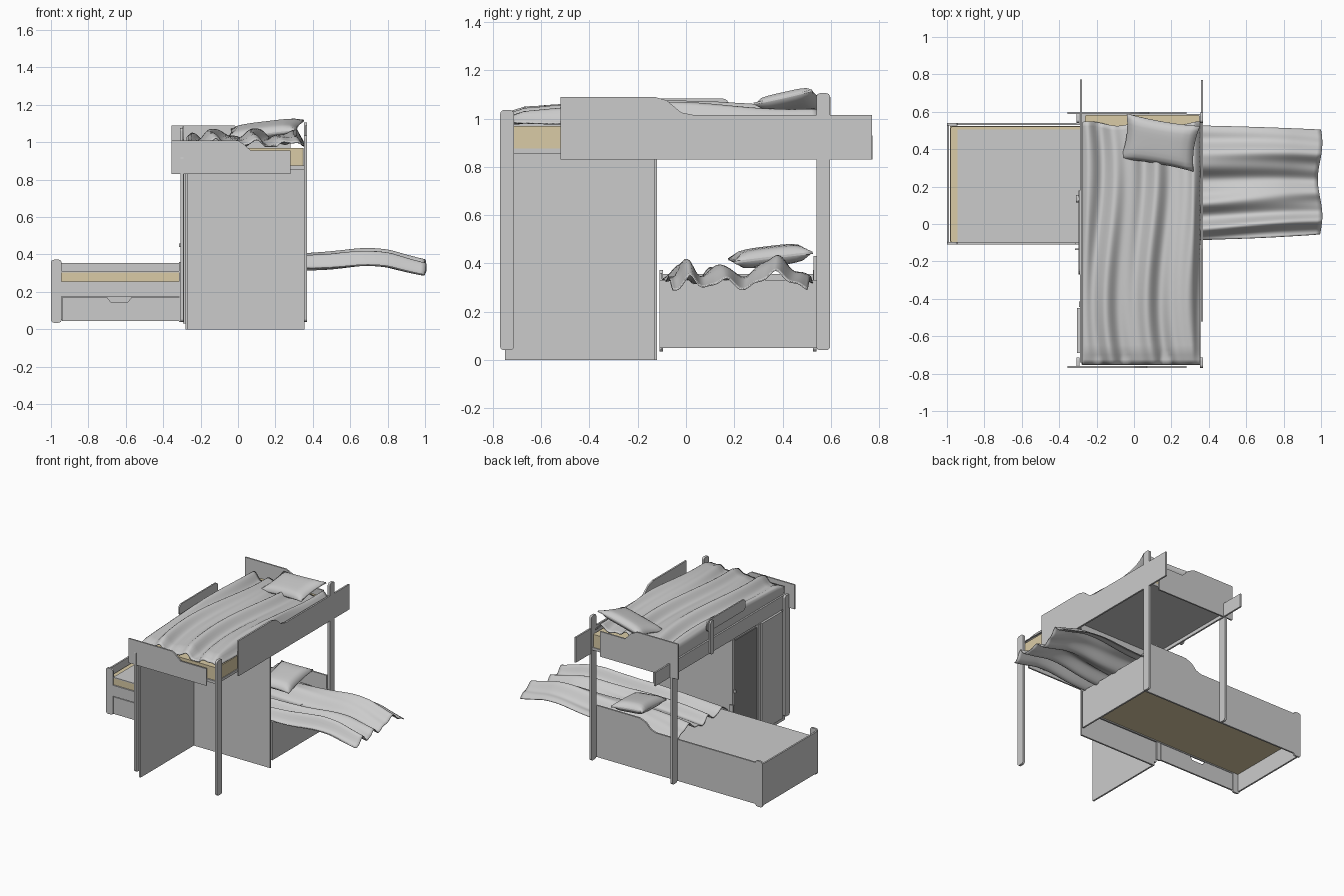
import bpy, bmesh, math
from mathutils import Vector

if "Cube" in bpy.data.objects:
    bpy.data.objects.remove(bpy.data.objects["Cube"], do_unlink=True)


def material(name, rgb):
    m = bpy.data.materials.new(name)
    m.use_nodes = True
    m.diffuse_color = (*rgb, 1)
    m.node_tree.nodes["Principled BSDF"].inputs["Base Color"].default_value = (*rgb, 1)
    return m


GREY = material("light grey", (0.6, 0.6, 0.6))
CREAM = material("cream", (0.7, 0.6, 0.38))
DARK = material("dark grey", (0.25, 0.25, 0.25))


def finish(name, bm, mat):
    bmesh.ops.recalc_face_normals(bm, faces=bm.faces)
    mesh = bpy.data.meshes.new(name)
    bm.to_mesh(mesh)
    bm.free()
    mesh.materials.append(mat)
    obj = bpy.data.objects.new(name, mesh)
    bpy.context.collection.objects.link(obj)
    return obj


def board(name, profile, axis, lo, hi, mat=GREY, r=0.0):
    """Extrude an outline along an axis; r rounds its corners."""
    place = {"x": lambda a, b, t: (t, a, b), "y": lambda a, b, t: (a, t, b),
             "z": lambda a, b, t: (a, b, t)}[axis]
    bm = bmesh.new()
    face = bm.faces.new([bm.verts.new(place(a, b, lo)) for a, b in profile])
    res = bmesh.ops.extrude_face_region(bm, geom=[face])
    step = Vector(place(0, 0, hi - lo))
    bmesh.ops.translate(bm, verts=[v for v in res["geom"] if isinstance(v, bmesh.types.BMVert)], vec=step)
    if r:
        along = [e for e in bm.edges
                 if abs((e.verts[0].co - e.verts[1].co).normalized().dot(step.normalized())) > 0.99]
        bmesh.ops.bevel(bm, geom=along, offset=r, segments=4, profile=0.5, affect="EDGES")
    return finish(name, bm, mat)


def rect(a0, b0, a1, b1):
    return [(a0, b0), (a1, b0), (a1, b1), (a0, b1)]


def box(name, x, y, z, mat=GREY, axis="z", r=0.0):
    spans = {"x": (y, z, x), "y": (x, z, y), "z": (x, y, z)}[axis]
    (a0, a1), (b0, b1), (lo, hi) = spans
    return board(name, rect(a0, b0, a1, b1), axis, lo, hi, mat, r)


def smooth(obj):
    for p in obj.data.polygons:
        p.use_smooth = True


def cloth(name, f, nu, nv, thick=0.006):
    bm = bmesh.new()
    rows = [[bm.verts.new(f(i / nu, j / nv)) for j in range(nv + 1)] for i in range(nu + 1)]
    for i in range(nu):
        for j in range(nv):
            bm.faces.new((rows[i][j], rows[i + 1][j], rows[i + 1][j + 1], rows[i][j + 1]))
    obj = finish(name, bm, GREY)
    smooth(obj)
    mod = obj.modifiers.new("thickness", "SOLIDIFY")
    mod.thickness = thick


def pillow(name, centre, size, rot):
    bm = bmesh.new()
    bmesh.ops.create_cube(bm, size=2)
    bmesh.ops.subdivide_edges(bm, edges=bm.edges, cuts=9, use_grid_fill=True)
    for v in bm.verts:
        x, y, z = v.co
        puff = 0.12 + 0.88 * math.sqrt(max(0, (1 - x ** 4) * (1 - y ** 4)))
        pinch_x, pinch_y = 1 - 0.08 * (1 - y * y), 1 - 0.08 * (1 - x * x)
        v.co = (x * size[0] * pinch_x, y * size[1] * pinch_y, z * puff * size[2])
    obj = finish(name, bm, GREY)
    obj.location, obj.rotation_euler = centre, rot
    smooth(obj)


# Upper bed: posts
for side, x, tops in (("left", 0.353, (1.035, 1.105)), ("right", -0.308, (0.93, 0.93))):
    for end, y, top in (("front", -0.77, tops[0]), ("back", 0.54, tops[1])):
        box(f"{end}_{side}_post", (x, x + 0.017), (y, y + 0.057), (0.04, top), axis="x", r=0.016)

# Upper bed: guard boards with a sloped step
board("long_guard", [(-0.52, 0.83), (0.77, 0.83), (0.77, 1.015), (0.03, 1.015), (-0.02, 1.025),
                     (-0.08, 1.075), (-0.13, 1.09), (-0.52, 1.09)], "x", 0.358, 0.37)
board("front_end_guard", [(-0.355, 0.83), (0.28, 0.83), (0.28, 0.955), (0.07, 0.955),
                          (0.03, 0.99), (0, 1.01), (-0.355, 1.01)], "y", -0.769, -0.758)
board("back_end_guard", [(-0.355, 0.83), (0.28, 0.83), (0.28, 1.015), (0.08, 1.015),
                         (0.03, 1.065), (-0.02, 1.09), (-0.355, 1.09)], "y", 0.588, 0.599)
box("side_rail", (-0.29, -0.278), (-0.74, 0.772), (0.83, 0.93))
box("grab_rail", (-0.298, -0.288), (-0.27, 0.18), (1.0, 1.083), axis="x", r=0.03)
box("grab_rail_post", (-0.31, -0.298), (0.115, 0.155), (0.83, 1.075), axis="x", r=0.014)

# Upper bed: base, mattress and bedding
box("upper_base", (-0.278, 0.355), (-0.755, 0.588), (0.855, 0.875))
box("upper_mattress", (-0.262, 0.35), (-0.745, 0.583), (0.875, 0.97), CREAM, r=0.01)


def upper_duvet(u, v):
    edge = min(1, u / 0.1, (1 - u) / 0.06)
    drift = u + 0.1 * math.sin(4 * v + 1) + 0.12 * v
    fold = 0.021 * math.sin(21 * drift) + 0.012 * math.sin(37 * drift + 3 * v)
    z = 0.99 + 0.02 * edge * min(1, v / 0.06) + fold * (0.3 + 0.7 * edge)
    z = max(0.981, z + 0.032 * math.sin(math.pi * v) * edge)
    # The near side hangs straight down over the mattress edge to the rail
    hang = max(0, 1 - u / 0.06)
    across = max(0, (u - 0.06) / 0.94)
    return (-0.276 + 0.632 * across, -0.75 + 1.287 * v + 0.012 * math.sin(14 * u) * v,
            z * (1 - hang) + 0.92 * hang)


cloth("upper_duvet", upper_duvet, 67, 50)
pillow("upper_pillow", (0.14, 0.435, 1.065), (0.2, 0.125, 0.035), (0.22, -0.12, -0.17))

# Wardrobe: side wall, back wall and doors
box("wardrobe_side_wall", (-0.28, -0.268), (-0.75, -0.12), (0, 0.855))
box("wardrobe_back_wall", (-0.28, 0.355), (-0.132, -0.12), (0, 0.87))
box("wardrobe_dark_door", (-0.287, -0.28), (-0.42, -0.16), (0.04, 0.81), DARK)
box("wardrobe_outer_door", (-0.306, -0.29), (-0.69, -0.45), (0.04, 0.83))
for y in (-0.135, -0.43):
    box("wardrobe_door_frame", (-0.295, -0.28), (y - 0.015, y + 0.015), (0.03, 0.83))
box("door_handle", (-0.315, -0.295), (-0.14, -0.13), (0.44, 0.46))

# Lower bed: frame
for name, y in (("front", -0.11), ("back", 0.526)):
    box(f"lower_{name}_foot_post", (-1.0, -0.943), (y, y + 0.014), (0.035, 0.372), axis="y", r=0.016)
box("lower_foot_board", (-1.0, -0.988), (-0.1, 0.53), (0.05, 0.355))
box("lower_head_board", (0.345, 0.357), (-0.11, 0.54), (0.05, 0.33))
board("lower_back_board", [(-0.945, 0.05), (0.35, 0.05), (0.35, 0.43), (0.0, 0.43), (-0.05, 0.41),
                           (-0.09, 0.37), (-0.13, 0.355), (-0.945, 0.355)], "y", 0.528, 0.54)
box("lower_front_rail", (-0.945, 0.35), (-0.11, -0.098), (0.175, 0.255))
board("drawer_front", [(-0.94, 0.045), (-0.315, 0.045), (-0.315, 0.17), (-0.57, 0.17), (-0.59, 0.145),
                       (-0.68, 0.145), (-0.7, 0.17), (-0.94, 0.17)], "y", -0.108, -0.096)
box("drawer_side_strip", (-0.315, -0.285), (-0.11, -0.1), (0.04, 0.36))

# Lower bed: base, mattress and bedding
box("lower_base", (-0.985, 0.345), (-0.095, 0.525), (0.18, 0.2), CREAM)
box("lower_mattress", (-0.98, 0.345), (-0.1, 0.522), (0.2, 0.305), CREAM, r=0.01)
box("lower_sheet", (-0.945, 0.345), (-0.102, 0.505), (0.304, 0.311))


def ridge(v, centre, width):
    return math.exp(-((v - centre) / width) ** 2)


def lower_duvet(u, v):
    x = -0.27 + 1.265 * u
    w = v + 0.03 * math.sin(5 * u)
    folds = 0.07 * ridge(w, 0.11, 0.06) + 0.06 * ridge(w, 0.35, 0.07) + 0.09 * ridge(w, 0.73, 0.13)
    ripple = 0.008 * math.sin(38 * w + 5 * u)
    swell = 0.025 * ridge(u, 0.77, 0.15) - 0.025 * max(0, (u - 0.85) / 0.15)
    z = 0.322 + folds * (0.7 + 0.3 * math.sin(3 * u)) + ripple + swell
    width = 0.63 - 0.07 * u * u
    return (x + 0.012 * u * math.sin(9 * v), 0.215 - width / 2 + width * v + 0.01 * u, z)


cloth("lower_duvet", lower_duvet, 50, 60)
pillow("lower_pillow", (0.14, 0.35, 0.43), (0.12, 0.165, 0.04), (0.12, 0.05, 0.1))
